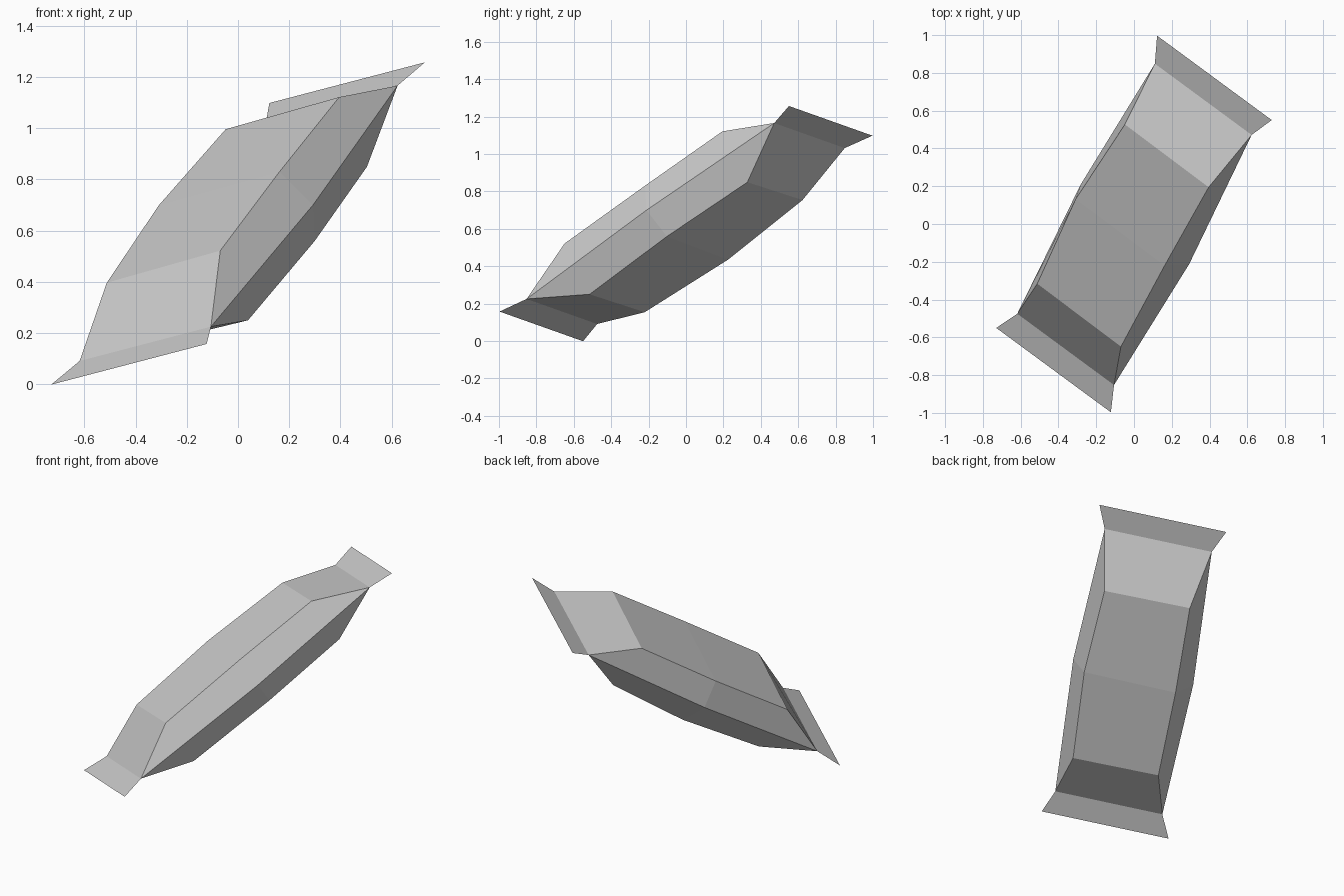
import bpy
import bmesh
from mathutils import Matrix, Vector

cube = bpy.data.objects.get("Cube")
if cube:
    bpy.data.objects.remove(cube, do_unlink=True)

# Plain grey wrapper material
grey = bpy.data.materials.new("wrapper grey")
grey.use_nodes = True
colour = (0.6, 0.6, 0.6, 1)
grey.diffuse_color = colour
grey.node_tree.nodes["Principled BSDF"].inputs["Base Color"].default_value = colour

# Tilted frame of the bar: width, length and thickness directions
width = Vector((0.788, -0.58, 0.206)).normalized()
length = Vector((0.407, 0.746, 0.528))
length = (length - width * length.dot(width)).normalized()
thick = width.cross(length)
pose = Matrix.Translation((0, 0, 0.6275)) @ Matrix((width, length, thick)).transposed().to_4x4()

HALF_BODY, HALF_TOTAL, SHOULDER = 0.89, 1.04, 0.567


def make_object(name, build):
    bm = bmesh.new()
    build(bm)
    bmesh.ops.recalc_face_normals(bm, faces=bm.faces)
    mesh = bpy.data.meshes.new(name)
    bm.to_mesh(mesh)
    bm.free()
    mesh.materials.append(grey)
    mesh.transform(pose)
    obj = bpy.data.objects.new(name, mesh)
    bpy.context.collection.objects.link(obj)
    return obj


def strip(bm, side_a, side_b):
    """Quads between two rows of vertices, triangles where the rows meet."""
    for i in range(len(side_a) - 1):
        quad = [side_a[i], side_a[i + 1], side_b[i + 1], side_b[i]]
        bm.faces.new(list(dict.fromkeys(quad)))


def build_body(bm):
    def ridge(seam, end, middle):
        # Bulging corner edge between the pinched ends of one seam
        (we, he), (wm, hm) = end, middle
        inner = [bm.verts.new(p) for p in
                 ((we, -SHOULDER, he), (wm, 0.01, hm), (we, SHOULDER, he))]
        return [seam[0], *inner, seam[2]]

    def seam_line(bulge, pinch):
        return [bm.verts.new(p) for p in
                ((pinch, -HALF_BODY, 0), (bulge, 0, -0.005), (pinch, HALF_BODY, 0))]

    left_seam = seam_line(-0.36, -0.322)
    right_seam = seam_line(0.368, 0.328)
    top_left = ridge(left_seam, (-0.268, 0.15), (-0.305, 0.157))
    top_right = ridge(right_seam, (0.30, 0.16), (0.297, 0.165))
    low_left = ridge(left_seam, (-0.264, -0.145), (-0.275, -0.172))
    low_right = ridge(right_seam, (0.252, -0.158), (0.281, -0.16))

    # Broad faces
    strip(bm, top_left, top_right)
    strip(bm, low_left, low_right)
    # Side faces fold along the seam
    for seam, edges in ((left_seam, (top_left, low_left)),
                        (right_seam, (top_right, low_right))):
        for edge in edges:
            bm.faces.new((seam[0], edge[1], edge[2], seam[1]))
            bm.faces.new((seam[1], edge[2], edge[3], seam[2]))


def build_fin(end):
    def build(bm):
        corners = ((-0.322, HALF_BODY), (0.328, HALF_BODY),
                   (0.385, HALF_TOTAL), (-0.385, HALF_TOTAL))
        loop = [bm.verts.new((x, end * y, 0)) for x, y in corners]
        face = bm.faces.new(loop)
        face.normal_update()
        if face.normal.z < 0:
            face.normal_flip()
    return build


make_object("wrapper_body", build_body)
# Flat flared seals at the two ends
make_object("lower_end_seal", build_fin(-1))
make_object("upper_end_seal", build_fin(1))
